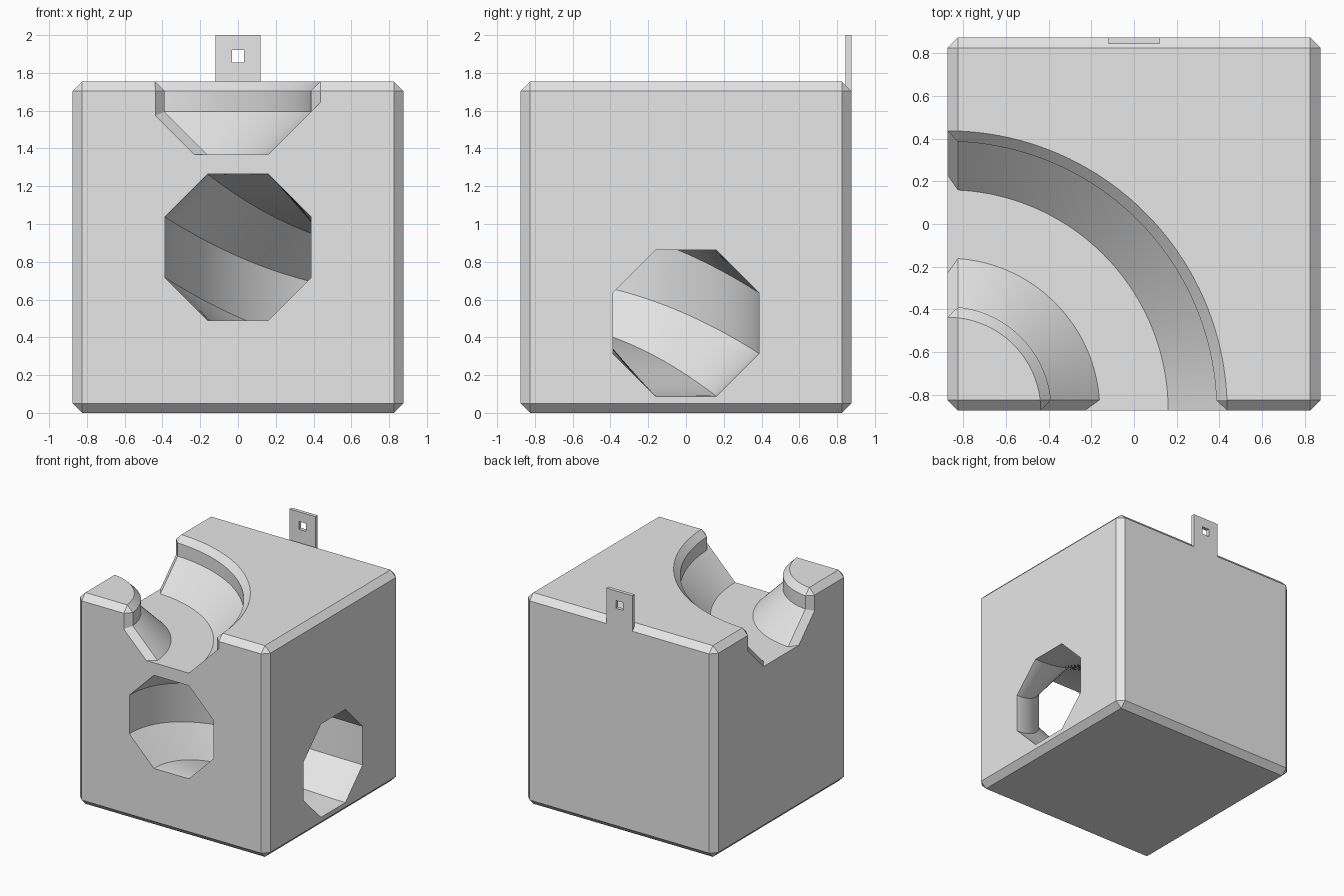
import bpy, bmesh
from math import sin, cos, asin, pi, tan, sqrt

old = bpy.data.objects.get("Cube")
if old:
    bpy.data.objects.remove(old, do_unlink=True)

HALF, TOP, CHAMFER = 0.875, 1.755, 0.05
APOTHEM = 0.387                      # octagon, centre to flat
SIDE = APOTHEM * tan(pi / 8)         # half of one octagon side
STEPS = 40

grey = bpy.data.materials.new("plain_grey")
grey.use_nodes = True
grey.diffuse_color = (0.8, 0.8, 0.8, 1)
grey.node_tree.nodes["Principled BSDF"].inputs["Base Color"].default_value = (0.8, 0.8, 0.8, 1)


def finish(name, bm):
    bmesh.ops.recalc_face_normals(bm, faces=bm.faces)
    mesh = bpy.data.meshes.new(name)
    bm.to_mesh(mesh)
    bm.free()
    mesh.materials.append(grey)
    obj = bpy.data.objects.new(name, mesh)
    bpy.context.collection.objects.link(obj)
    return obj


def box(name, low, high, chamfer=0):
    bm = bmesh.new()
    bmesh.ops.create_cube(bm, size=1)
    for v in bm.verts:
        for i in range(3):
            v.co[i] = high[i] if v.co[i] > 0 else low[i]
    if chamfer:
        bmesh.ops.bevel(bm, geom=bm.edges[:], offset=chamfer, segments=1,
                        profile=0.5, affect='EDGES')
    return finish(name, bm)


def loft(name, rings):
    """Closed solid through a row of matching closed rings."""
    bm = bmesh.new()
    rows = [[bm.verts.new(p) for p in ring] for ring in rings]
    n = len(rows[0])
    for a, b in zip(rows, rows[1:]):
        for i in range(n):
            j = (i + 1) % n
            bm.faces.new((a[i], a[j], b[j], b[i]))
    bm.faces.new(rows[0])
    bm.faces.new(rows[-1])
    return finish(name, bm)


def select_only(obj):
    bpy.ops.object.select_all(action='DESELECT')
    obj.select_set(True)
    bpy.context.view_layer.objects.active = obj


def cut(obj, cutter):
    select_only(obj)
    mod = obj.modifiers.new("cut", 'BOOLEAN')
    mod.operation, mod.solver, mod.object = 'DIFFERENCE', 'EXACT', cutter
    bpy.ops.object.modifier_apply(modifier=mod.name)
    bpy.data.objects.remove(cutter, do_unlink=True)


# Open channel: half octagon with chamfered rims, flaring at both mouths
def half_profile(flare, slope_flares):
    foot = SIDE + (flare * sqrt(2) if slope_flares else 0)
    wall = APOTHEM + flare
    floor = TOP - APOTHEM
    return [(foot, floor), (wall, floor + wall - foot),
            (wall, TOP - CHAMFER), (wall + 0.15, TOP - CHAMFER + 0.15)]


def profile(flare, outer_slope_flares):
    inner = [(HALF - d, z) for d, z in half_profile(flare, True)]
    outer = [(HALF + d, z) for d, z in half_profile(flare, outer_slope_flares)]
    return inner[::-1] + outer


def channel_rings():
    rings = []
    # front mouth, outside then at the face
    for out in (CHAMFER, 0):
        rings.append([(r - HALF, -HALF - out, z)
                      for r, z in profile(CHAMFER + out, False)])
    # quarter turn about the front right corner
    for k in range(STEPS + 1):
        ring = []
        for r, z in profile(0, True):
            start = asin(CHAMFER / r)
            a = start + (pi / 2 - 2 * start) * k / STEPS
            ring.append((r * cos(a) - HALF, r * sin(a) - HALF, z))
        rings.append(ring)
    # side mouth
    for out in (0, CHAMFER):
        rings.append([(-HALF - out, r - HALF, z)
                      for r, z in profile(CHAMFER + out, True)])
    return rings


# Octagonal tunnel: quarter turn that eases down from the front to the left side
def tunnel_rings(z_in=0.877, z_out=0.475):
    radius = APOTHEM / cos(pi / 8)
    octagon = [(radius * cos(pi / 8 + i * pi / 4), radius * sin(pi / 8 + i * pi / 4))
               for i in range(8)]
    rings = [[(-d, -HALF - 0.1, z_in + h) for d, h in octagon]]
    for k in range(STEPS + 1):
        u = k / STEPS
        a = u * pi / 2
        zc = z_in + (z_out - z_in) * (1 - cos(pi * u)) / 2
        rings.append([(HALF - (HALF + d) * cos(a), (HALF + d) * sin(a) - HALF, zc + h)
                      for d, h in octagon])
    rings.append([(HALF + 0.1, d, z_out + h) for d, h in octagon])
    return rings


# Block
block = box("block", (-HALF, -HALF, 0), (HALF, HALF, TOP), CHAMFER)
cut(block, loft("tunnel_cutter", tunnel_rings()))
cut(block, loft("channel_cutter", channel_rings()))
select_only(block)
bpy.ops.object.shade_smooth_by_angle(angle=pi / 9)

# Hanging tab with a square hole
tab = box("hanging_tab", (-0.12, HALF - 0.03, TOP - CHAMFER), (0.12, HALF, 2))
cut(tab, box("hole_cutter", (-0.033, 0.8, 1.855), (0.033, 0.95, 1.92)))
